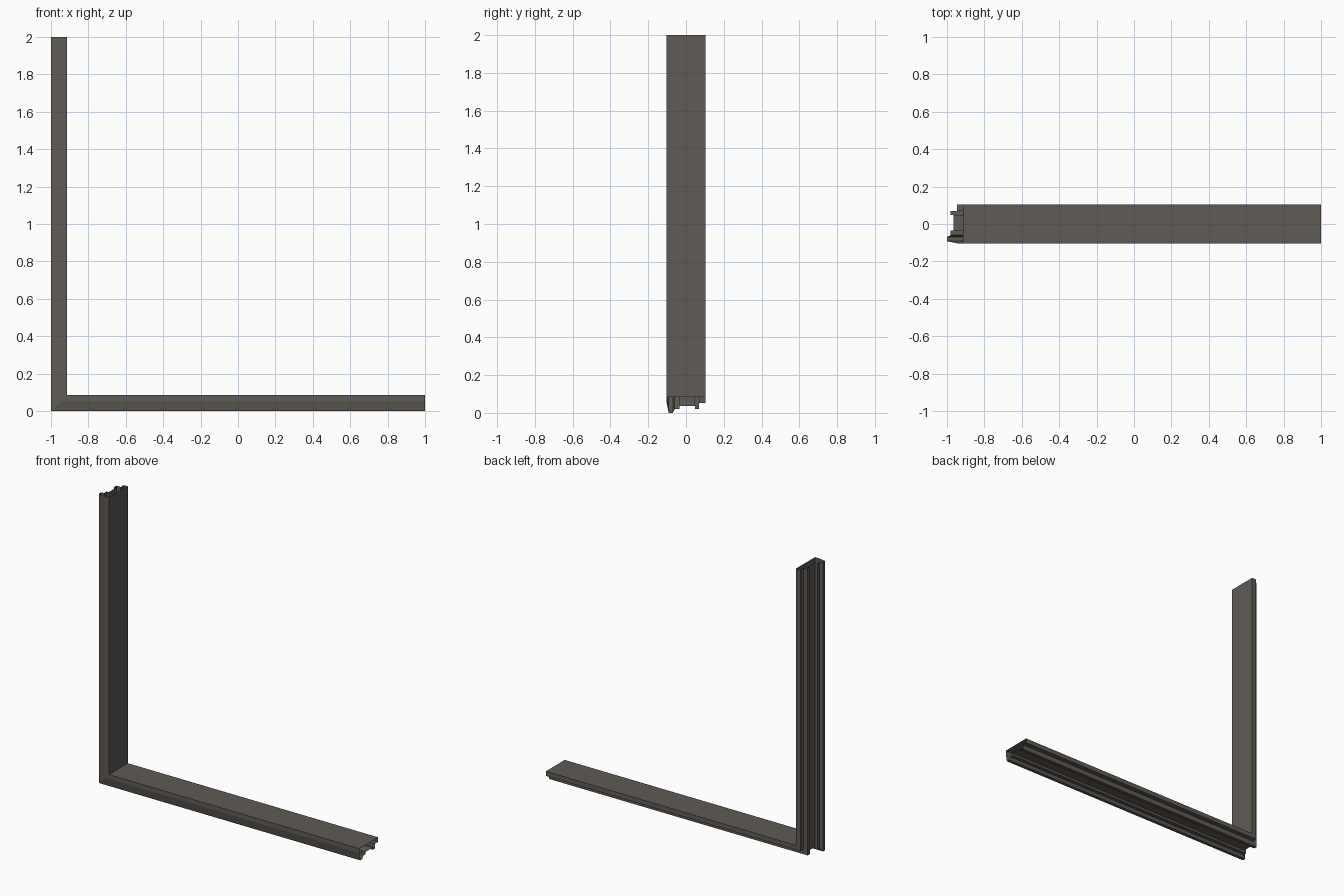
import bpy, bmesh

if "Cube" in bpy.data.objects:
    bpy.data.objects.remove(bpy.data.objects["Cube"])

# Single dark warm grey finish
mat = bpy.data.materials.new("dark_warm_grey")
mat.diffuse_color = (0.115, 0.104, 0.093, 1)
mat.use_nodes = True
mat.node_tree.nodes["Principled BSDF"].inputs["Base Color"].default_value = mat.diffuse_color

# Moulding cross-section: (y, distance in from the outer side of the corner)
PROFILE = [
    (-0.103, 0.085), (-0.103, 0.055), (-0.092, 0.0), (-0.070, 0.0),
    (-0.060, 0.020), (-0.035, 0.020), (-0.035, 0.036), (0.047, 0.036),
    (0.047, 0.020), (0.070, 0.020), (0.070, 0.053), (0.103, 0.053),
    (0.103, 0.085),
]

# Sweep the open-ended profile down the upright, round the mitre, along the base
bm = bmesh.new()
rings = [
    [bm.verts.new((-1 + d, y, 2)) for y, d in PROFILE],      # upright end
    [bm.verts.new((-1 + d, y, d)) for y, d in PROFILE],      # mitre
    [bm.verts.new((1, y, d)) for y, d in PROFILE],           # base end
]
n = len(PROFILE)
for a, b in zip(rings, rings[1:]):
    for i in range(n):
        j = (i + 1) % n
        bm.faces.new((a[i], a[j], b[j], b[i]))
bmesh.ops.recalc_face_normals(bm, faces=bm.faces)
# The inner top of the base must face upward
top = max((f for f in bm.faces if abs(f.normal.z) > 0.9), key=lambda f: f.calc_center_median().z)
if top.normal.z < 0:
    bmesh.ops.reverse_faces(bm, faces=bm.faces)

me = bpy.data.meshes.new("corner_moulding")
bm.to_mesh(me)
bm.free()
me.materials.append(mat)
obj = bpy.data.objects.new("corner_moulding", me)
bpy.context.collection.objects.link(obj)
